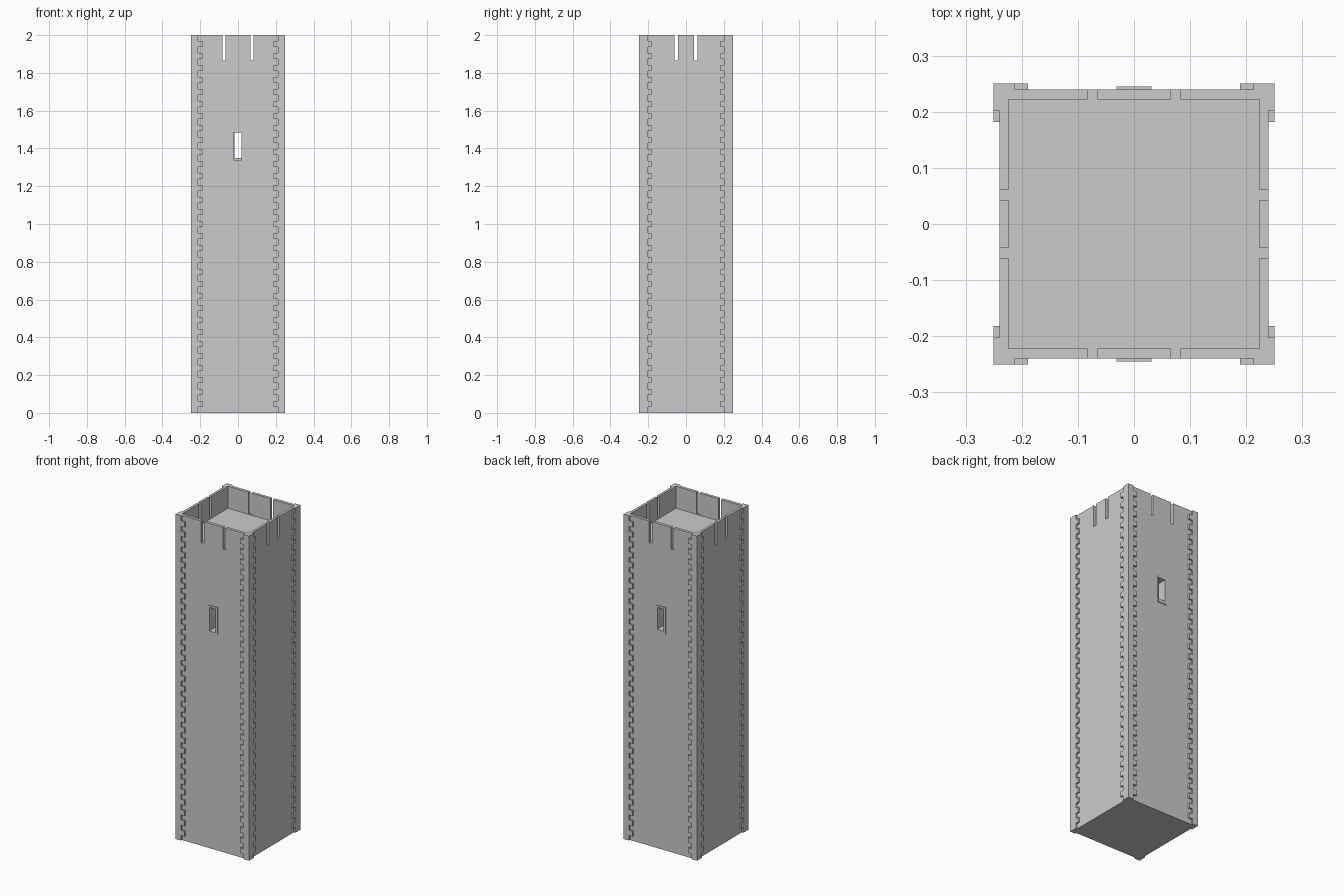
import bpy, bmesh

if "Cube" in bpy.data.objects:
    bpy.data.objects.remove(bpy.data.objects["Cube"])

def box(name, x, y, z):
    """Box from (min, max) ranges."""
    bm = bmesh.new()
    bmesh.ops.create_cube(bm, size=1)
    for v in bm.verts:
        v.co = [r[0] + (c + 0.5) * (r[1] - r[0]) for c, r in zip(v.co, (x, y, z))]
    me = bpy.data.meshes.new(name)
    bm.to_mesh(me)
    bm.free()
    ob = bpy.data.objects.new(name, me)
    bpy.context.collection.objects.link(ob)
    return ob

def cut(target, cutter):
    m = target.modifiers.new("cut", 'BOOLEAN')
    m.operation = 'DIFFERENCE'
    m.solver = 'EXACT'
    m.object = cutter
    cutter.hide_render = True
    cutter.hide_set(True)

# tower body with a sunken roof deck
body = box("tower_body", (-.24, .24), (-.24, .24), (0, 2))
cut(body, box("deck_cutter", (-.224, .224), (-.222, .222), (1.864, 2.1)))

# narrow slots through the parapet
for s in (-1, 1):
    cx, cy = s * .074, s * .0515
    cut(body, box("slot_cutter_x", (cx - .009, cx + .009), (-.3, .3), (1.866, 2.2)))
    cut(body, box("slot_cutter_y", (-.3, .3), (cy - .009, cy + .009), (1.866, 2.2)))

# windows on front and back with thin raised surrounds
for side, s, x, z in (("front", -1, (-.024, .018), (1.34, 1.485)),
                      ("back", 1, (-.018, .024), (1.35, 1.485))):
    hole = box(side + "_window_cutter", x, sorted((0.001 * -s, .3 * s)), z)
    frame = box(side + "_window_frame", (-.031, .031), sorted((.24 * s, .245 * s)), (1.33, 1.497))
    cut(body, hole)
    cut(frame, hole)

# toothed corner stones: zigzag plates on each face, mirrored to all corners
COURSES = 63

def corner_plate(name, outer, short, long, to_xyz):
    pts = [(outer, 2), (outer, 0)]
    for i in range(COURSES):
        u = long if i % 2 else short
        pts += [(u, 2 * i / COURSES), (u, 2 * (i + 1) / COURSES)]
    bm = bmesh.new()
    face = bm.faces.new([bm.verts.new(to_xyz(u, .24, z)) for u, z in pts])
    res = bmesh.ops.extrude_face_region(bm, geom=[face], use_keep_orig=True)
    for v in res["geom"]:
        if isinstance(v, bmesh.types.BMVert):
            u, z = (v.co.x, v.co.z) if to_xyz(1, 0, 0)[0] else (v.co.y, v.co.z)
            v.co = to_xyz(u, .25, z)
    bmesh.ops.recalc_face_normals(bm, faces=bm.faces)
    me = bpy.data.meshes.new(name)
    bm.to_mesh(me)
    bm.free()
    ob = bpy.data.objects.new(name, me)
    bpy.context.collection.objects.link(ob)
    m = ob.modifiers.new("mirror", 'MIRROR')
    m.use_axis = (True, True, False)
    m.use_mirror_merge = False

corner_plate("front_back_corner_stones", .25, .213, .189, lambda u, d, z: (u, d, z))
corner_plate("side_corner_stones", .24, .202, .182, lambda u, d, z: (d, u, z))
